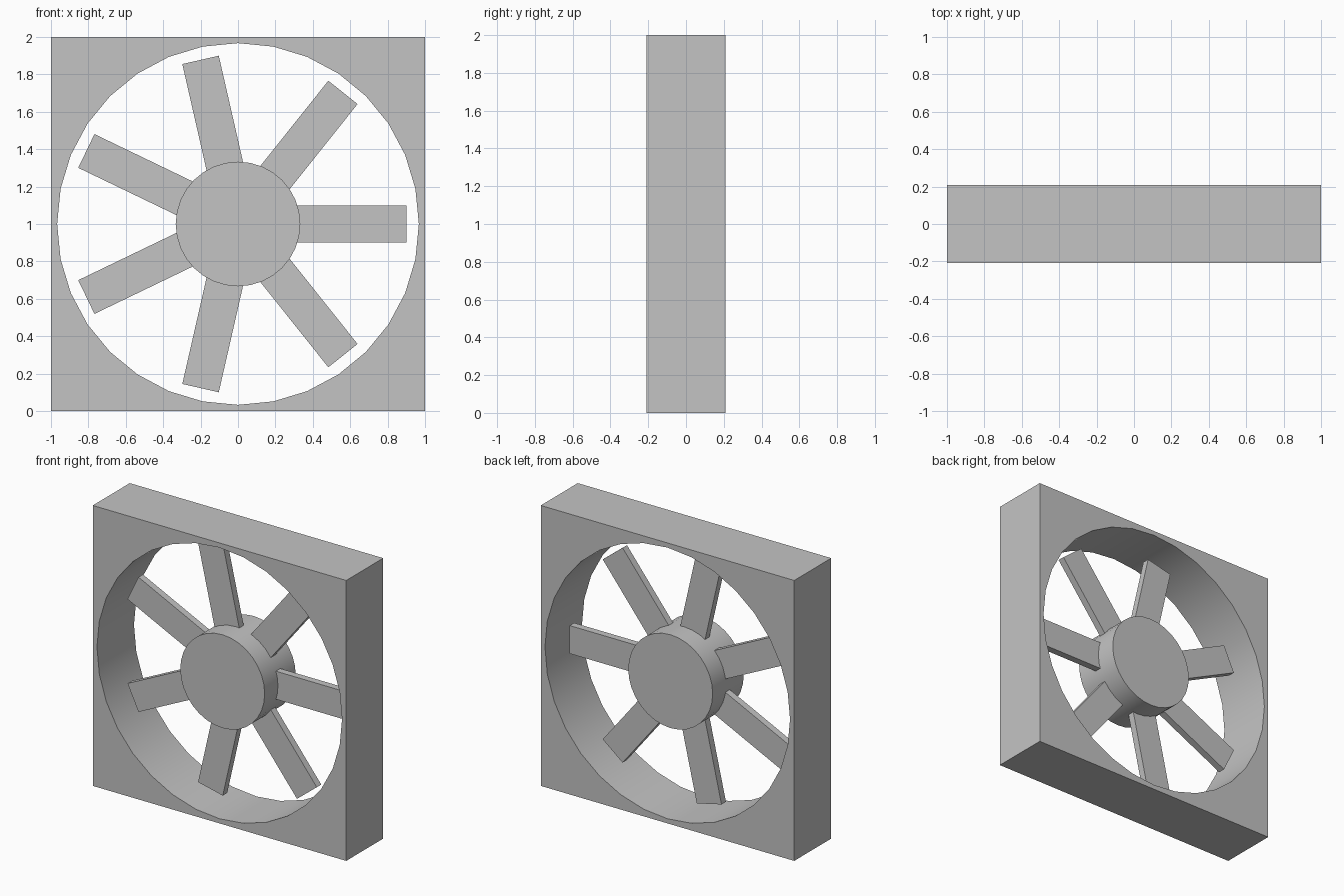
import bpy
import bmesh
from math import pi, radians
from mathutils import Matrix

cube = bpy.data.objects.get("Cube")
if cube:
    bpy.data.objects.remove(cube, do_unlink=True)

SIZE, DEPTH = 2.0, 0.417        # square housing
HOLE_R, HUB_R = 0.967, 0.333
HUB_DEPTH = 0.35
BLADES, BLADE_TIP, BLADE_W, BLADE_T = 7, 0.9, 0.2, 0.05
SIDES = 32
CENTRE = Matrix.Translation((0, 0, SIZE / 2))

grey = bpy.data.materials.new("plain_grey")
grey.use_nodes = True
colour = (0.55, 0.55, 0.55, 1)
grey.diffuse_color = colour
bsdf = next(n for n in grey.node_tree.nodes if n.type == 'BSDF_PRINCIPLED')
bsdf.inputs["Base Color"].default_value = colour


def finish(name, bm, smooth=False):
    bmesh.ops.recalc_face_normals(bm, faces=bm.faces)
    mesh = bpy.data.meshes.new(name)
    bm.to_mesh(mesh)
    bm.free()
    mesh.materials.append(grey)
    obj = bpy.data.objects.new(name, mesh)
    bpy.context.collection.objects.link(obj)
    if smooth:
        bpy.ops.object.select_all(action='DESELECT')
        obj.select_set(True)
        bpy.context.view_layer.objects.active = obj
        bpy.ops.object.shade_smooth_by_angle(angle=radians(30))
    return obj


def ring(bm, radius, y):
    """Circle of vertices facing the front, around the fan axis."""
    turn = CENTRE @ Matrix.Translation((0, y, 0)) @ Matrix.Rotation(pi / 2, 4, 'X')
    return bmesh.ops.create_circle(bm, segments=SIDES, radius=radius, matrix=turn)["verts"]


# Housing: square block with a round through hole
bm = bmesh.new()
loops = []
for y in (-DEPTH / 2, DEPTH / 2):
    inner = ring(bm, HOLE_R, y)
    # project each rim vertex outward onto the square outline
    outer = []
    for v in inner:
        x, z = v.co.x, v.co.z - SIZE / 2
        k = (SIZE / 2) / max(abs(x), abs(z))
        outer.append(bm.verts.new((x * k, y, z * k + SIZE / 2)))
    loops.append((inner, outer))
(front_in, front_out), (back_in, back_out) = loops
for i in range(SIDES):
    j = (i + 1) % SIDES
    for a, b in ((front_in, front_out), (front_out, back_out),
                 (back_out, back_in), (back_in, front_in)):
        bm.faces.new((a[i], a[j], b[j], b[i]))
bmesh.ops.recalc_face_normals(bm, faces=bm.faces)
bmesh.ops.dissolve_limit(bm, angle_limit=radians(1), verts=bm.verts, edges=bm.edges)
finish("housing", bm, smooth=True)

# Hub: round drum on the fan axis
bm = bmesh.new()
bmesh.ops.create_cone(bm, cap_ends=True, segments=SIDES, radius1=HUB_R, radius2=HUB_R,
                      depth=HUB_DEPTH, matrix=CENTRE @ Matrix.Rotation(pi / 2, 4, 'X'))
finish("hub", bm, smooth=True)

# Blades: flat bars spread evenly, rooted inside the hub
root = HUB_R * 0.8
for n in range(BLADES):
    bm = bmesh.new()
    place = (CENTRE @ Matrix.Rotation(2 * pi * n / BLADES, 4, 'Y')
             @ Matrix.Translation(((root + BLADE_TIP) / 2, 0, 0))
             @ Matrix.Diagonal((BLADE_TIP - root, BLADE_T, BLADE_W, 1)))
    bmesh.ops.create_cube(bm, size=1, matrix=place)
    finish(f"blade_{n + 1}", bm)
